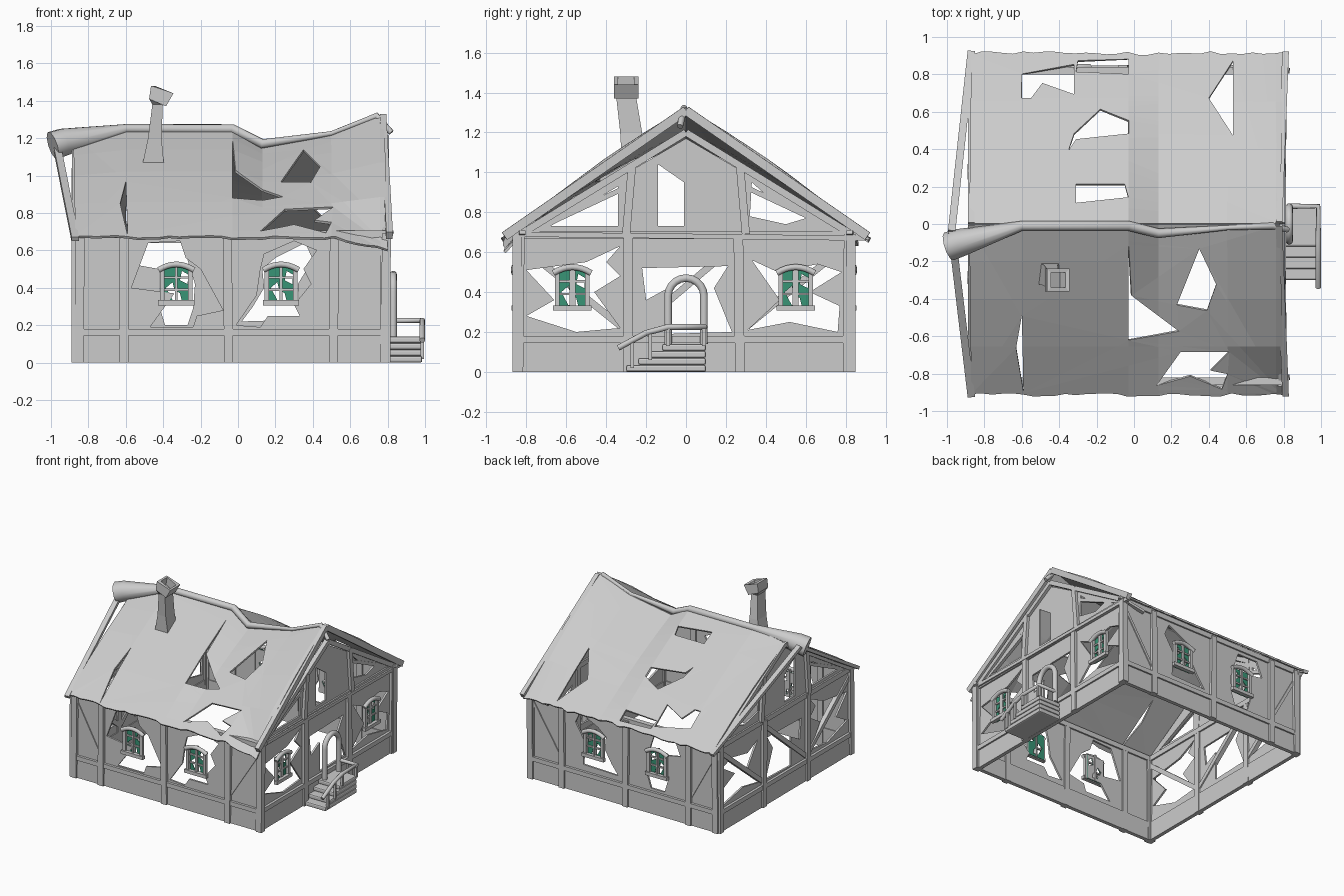
import bpy, bmesh, math, random
from mathutils import Vector, Matrix
from mathutils.geometry import tessellate_polygon

random.seed(4)
cube = bpy.data.objects.get("Cube")
if cube:
    bpy.data.objects.remove(cube, do_unlink=True)


def material(name, rgb):
    m = bpy.data.materials.new(name)
    m.use_nodes = True
    m.diffuse_color = (*rgb, 1)
    m.node_tree.nodes["Principled BSDF"].inputs["Base Color"].default_value = (*rgb, 1)
    return m


GREY = material("weathered grey", (.6, .6, .6))
GREEN = material("green glass", (.04, .3, .18))


def finish(name, bm, mat=GREY, thick=0):
    bmesh.ops.recalc_face_normals(bm, faces=bm.faces)
    me = bpy.data.meshes.new(name)
    bm.to_mesh(me)
    bm.free()
    me.materials.append(mat)
    ob = bpy.data.objects.new(name, me)
    bpy.context.collection.objects.link(ob)
    if thick:
        mod = ob.modifiers.new("thickness", "SOLIDIFY")
        mod.thickness, mod.offset = thick, 0
    return ob


def beam(name, a, b, w=.05, d=None):
    """Square timber from a to b."""
    a, b = Vector(a), Vector(b)
    bm = bmesh.new()
    rot = (b - a).to_track_quat('Z', 'Y').to_matrix().to_4x4()
    size = Matrix.Diagonal((w, d or w, (b - a).length, 1))
    bmesh.ops.create_cube(bm, size=1, matrix=Matrix.Translation((a + b) / 2) @ rot @ size)
    return finish(name, bm)


def block(name, lo, hi, bevel):
    lo, hi = Vector(lo), Vector(hi)
    bm = bmesh.new()
    bmesh.ops.create_cube(bm, size=1, matrix=Matrix.Translation((lo + hi) / 2) @ Matrix.Diagonal((*(hi - lo), 1)))
    bmesh.ops.bevel(bm, geom=bm.edges[:], offset=bevel, segments=2, affect='EDGES', profile=.5)
    return finish(name, bm)


def tube(name, pts, r, radii=None):
    cu = bpy.data.curves.new(name, 'CURVE')
    cu.dimensions, cu.bevel_depth, cu.bevel_resolution, cu.use_fill_caps = '3D', r, 3, True
    sp = cu.splines.new('POLY')
    sp.points.add(len(pts) - 1)
    for i, p in enumerate(pts):
        sp.points[i].co = (*p, 1)
        sp.points[i].radius = radii[i] if radii else 1
        sp.use_smooth = True
    cu.materials.append(GREY)
    bpy.context.collection.objects.link(bpy.data.objects.new(name, cu))


def sheet(loops, place):
    """Flat sheet from an outline and its holes."""
    bm = bmesh.new()
    vs = [bm.verts.new(place(*p)) for loop in loops for p in loop]
    for tri in tessellate_polygon([[Vector((*p, 0)) for p in loop] for loop in loops]):
        if len(set(tri)) == 3:
            bm.faces.new([vs[i] for i in tri])
    return bm


# Wall frames: (along, height, outward) -> world position
SIDES = {
    "front": lambda u, v, o=0: (u, -.84 - o, v),
    "back": lambda u, v, o=0: (u, .82 + o, v),
    "right": lambda u, v, o=0: (.78 + o, u, v),
    "left": lambda u, v, o=0: (-.86 - o, u, v),
}
LONG_POSTS = (-.85, -.61, -.05, .51, .79)
SHORT_POSTS = (-.84, -.29, .27, .81)

# Broken openings in the walls
FRONT_HOLES = [
    [(-.48, .64), (-.31, .65), (-.28, .56), (-.2, .5), (-.08, .28), (-.22, .25),
     (-.24, .19), (-.47, .19), (-.34, .37), (-.57, .4)],
    [(.12, .5), (.1, .36), (-.01, .2), (.12, .19), (.16, .25), (.33, .25), (.3, .31),
     (.39, .42), (.35, .5), (.42, .6), (.3, .65), (.14, .58)],
]
BACK_HOLES = [
    [(-.48, .64), (-.3, .64), (-.27, .55), (-.23, .42), (-.24, .29), (-.27, .2),
     (-.39, .2), (-.42, .3), (-.42, .5), (-.53, .52)],
    [(.13, .5), (.14, .4), (.08, .3), (.02, .22), (.33, .23), (.32, .42), (.4, .55), (.36, .64), (.2, .56)],
]
SHORT_HOLES = [
    [(-.8, .51), (-.5, .55), (-.33, .63), (-.4, .55), (-.33, .48), (-.46, .4),
     (-.33, .22), (-.55, .2), (-.8, .28), (-.66, .36)],
    [(-.22, .52), (.21, .53), (.14, .42), (.23, .2), (-.09, .19), (-.09, .42), (-.2, .36)],
    [(.33, .56), (.46, .5), (.66, .54), (.78, .5), (.62, .4), (.77, .33),
     (.76, .2), (.52, .25), (.31, .21), (.47, .36)],
]
HOLES = {"front": FRONT_HOLES, "back": BACK_HOLES, "right": SHORT_HOLES, "left": SHORT_HOLES}
GABLE_HOLES = [
    [(-.68, .73), (-.34, .93), (-.34, .73)],
    [(-.14, .73), (-.14, 1.04), (-.01, .95), (-.01, .73)],
    [(.32, .78), (.33, .95), (.44, .85), (.6, .77), (.5, .74)],
]

for side, at in SIDES.items():
    long = side in ("front", "back")
    posts = LONG_POSTS if long else SHORT_POSTS
    a, b = posts[0], posts[-1]
    outline = [(a, .14), (b, .14), (b, .69), (a, .69)]
    finish(side + "_wall", sheet([outline] + HOLES[side], at), thick=.015)
    for i, u in enumerate(posts):
        lean = .008 * math.sin(i * 2 + 1)
        beam(side + "_post", at(u, 0, .005), at(u + lean, .69, .005), .048)
    beam(side + "_skirt", at(a, .075), at(b, .075), .03, .15)
    beam(side + "_ledge", at(a, .163, .01), at(b, .163, .01), .035)
    beam(side + "_top_plate", at(a, .685), at(b, .685), .04)
    # Diagonal braces in the end bays
    for p, q in ((0, 1), (-1, -2)):
        if long:
            beam(side + "_brace", at(posts[p], .64, .004), at(posts[q], .2, .004), .022)
        elif side == "left":
            beam("left_brace", at(posts[p], .64), at(posts[q], .2), .035)

    # Gable wall and timbers on the short sides
    if not long:
        finish(side + "_gable", sheet([[(-.82, .69), (.82, .69), (0, 1.17)]] + GABLE_HOLES, at), thick=.015)
        for s in (-1, 1):
            beam(side + "_gable_post", at(.3 * s, .69, .01), at(.27 * s, 1.04, .01), .04)
            beam(side + "_gable_rafter", at(.86 * s, .67, .01), at(0, 1.2, .01), .035)
            beam(side + "_gable_strut", at(.78 * s, .7), at(.29 * s, .93), .025)
beam("left_middle_brace", (-.86, -.27, .2), (-.86, .25, .64), .035)
beam("right_tie_beam", (.8, -.9, .69), (.8, .9, .67), .025)


def window(side, u, lined=True):
    at = SIDES[side]
    z0, z1, h = .31, .53, .075
    # Cracked pane with jagged holes, on a grey inner lining
    pane = [(u - h, z0), (u + h, z0), (u + h, z1 - .02), (u - h, z1 - .02)]
    crack = [(u - .055, .4), (u - .02, .335), (u + .03, .33), (u + .02, .37), (u - .01, .39), (u - .02, .43)]
    chip = [(u + .02, .44), (u + .06, .42), (u + .065, .47), (u + .03, .49)]
    finish(side + "_window_glass", sheet([pane, crack, chip], at), GREEN, .004)
    if lined:
        finish(side + "_window_lining", sheet([pane, crack, chip], lambda x, z: at(x, z, -.006)), GREY, .004)
    for s in (-1, 1):
        beam(side + "_window_jamb", at(u + s * h, z0, .012), at(u + s * h, z1 - .02, .012), .024)
    beam(side + "_window_mullion", at(u, z0, .005), at(u, z1, .005), .014, .03)
    for z in (.39, .455):
        beam(side + "_window_bar", at(u - h, z, .006), at(u + h, z, .006), .012)
    beam(side + "_window_sill", at(u - .097, z0 + .01, .02), at(u + .097, z0 + .01, .02), .027)
    arch = [at(u + .095 * t / 4, z1 - .005 - .03 * (t / 4) ** 2, .02) for t in range(-4, 5)]
    tube(side + "_window_arch", arch, .016)


window("front", .23, lined=False)
for side, spots in (("front", (-.33,)), ("back", (-.33, .23)), ("right", (-.57, .55))):
    for spot in spots:
        window(side, spot)

# Roof: sagging ridge line and two torn slopes
RIDGE = [(-.9, 1.2), (-.6, 1.24), (-.03, 1.24), (.13, 1.16), (.5, 1.22), (.76, 1.32), (.9, 1.31)]


def ridge_height(x):
    for (x0, z0), (x1, z1) in zip(RIDGE, RIDGE[1:]):
        if x <= x1:
            return z0 + (z1 - z0) * (x - x0) / (x1 - x0)


def roof_height(x, y):
    t = abs(y) / .92
    drooping_corner = .25 * max(0, -.65 - y) * max(0, (x - .5) / .28)
    return .66 + (ridge_height(x) - .66) * (1 - t + .05 * math.sin(math.pi * min(t, 1))) - drooping_corner


FRONT_TEARS = [
    [(-.6, -.49), (-.59, -.9), (-.63, -.66)],
    [(-.03, -.11), (-.015, -.38), (.24, -.57), (-.03, -.62)],
    [(.35, -.13), (.44, -.32), (.39, -.46), (.23, -.43)],
    [(.12, -.86), (.25, -.68), (.51, -.68), (.41, -.78), (.5, -.8), (.47, -.88), (.3, -.81), (.23, -.83)],
]
BACK_TEARS = [
    [(-.6, .67), (-.6, .8), (-.32, .85), (-.32, .69), (-.49, .75), (-.55, .67)],
    [(-.3, .87), (-.03, .88), (-.03, .8), (-.31, .81)],
    [(-.35, .39), (-.32, .48), (-.18, .61), (-.03, .55), (-.03, .48), (-.31, .45)],
    [(-.31, .11), (-.03, .14), (-.05, .21), (-.31, .21)],
    [(.4, .67), (.53, .87), (.53, .47)],
]
for name, s, tears in (("front", -1, FRONT_TEARS), ("back", 1, BACK_TEARS)):
    eave = [(-.87 + 1.67 * i / 30, s * (.91 + random.uniform(-.01, .01))) for i in range(31)]
    bm = sheet([[(-.88, 0)] + eave + [(.78, 0)]] + tears, lambda x, y: (x, y, 0))
    cuts = [((x, 0, 0), (1, 0, 0)) for x, z in RIDGE[1:-1]] + [((0, s * y, 0), (0, 1, 0)) for y in (.2, .4, .65)]
    for co, no in cuts:
        bmesh.ops.bisect_plane(bm, geom=bm.verts[:] + bm.edges[:] + bm.faces[:], plane_co=co, plane_no=no)
    for v in bm.verts:
        v.co.z = roof_height(v.co.x, v.co.y)
    finish(name + "_roof_slope", bm, thick=.014)
    # Leaning verge boards at both ends
    beam("left_verge_board", (-.87, s * .92, .66), (-.975, -.04, 1.19), .04, .025)
    beam("right_verge_board", (.81, s * .91, .68), (.775, 0, 1.31), .035, .045)
    beam("right_eave_scrap", (.62, s * .85, .64), (.83, s * .82, .7), .03, .02)

# Ridge roll, flaring into a horn at one end
tube("ridge_roll", [(-.99, -.12, 1.16), (-.93, -.1, 1.18), (-.6, -.01, 1.25), (-.03, -.01, 1.25), (.13, -.05, 1.17),
                    (.5, -.02, 1.225), (.74, -.01, 1.32), (.82, -.03, 1.23)], .026, [3, 2.9, 1, 1, 1, .5, .7, .6])

# Crooked chimney flaring into a tilted hollow cap: centre, height, half sizes, tilt
bm = bmesh.new()
rings = []
for cx, cy, z, hx, hy, tilt in (
        (-.455, -.26, 1.03, .062, .06, 0), (-.445, -.275, 1.2, .036, .055, 0), (-.43, -.3, 1.38, .028, .05, 0),
        (-.43, -.3, 1.39, .045, .062, .02), (-.405, -.3, 1.46, .06, .062, .02),
        (-.405, -.3, 1.46, .04, .04, .02), (-.425, -.3, 1.4, .03, .04, .02)):
    rings.append([bm.verts.new((cx + i * hx, cy + j * hy, z - i * tilt))
                  for i, j in ((-1, -1), (1, -1), (1, 1), (-1, 1))])
for low, high in zip(rings, rings[1:]):
    for i in range(4):
        bm.faces.new((low[i], low[i - 1], high[i - 1], high[i]))
bm.faces.new(rings[-1])
finish("chimney", bm)

# Arched door frame
arch = [(.83, .09 * math.cos(a * math.pi / 10), .38 + .09 * math.sin(a * math.pi / 10)) for a in range(11)]
tube("door_frame", [(.83, .09, .14)] + arch + [(.83, -.09, .14)], .02)

# Steps up to the landing, with a handrail
for i in range(4):
    block("step", (.79, -.3 + .06 * i, .035 * i), (.985, .1, .035 * (i + 1)), .01)
tube("handrail", [(.82, .095, .225), (.985, .095, .225), (.985, -.09, .225), (.985, -.2, .195), (.985, -.34, .12)], .015)
for y, z0, z1 in ((.09, .13, .22), (-.09, .13, .22), (-.18, .06, .2), (-.27, .02, .15)):
    beam("baluster", (.985, y, z0), (.985, y, z1), .018)
